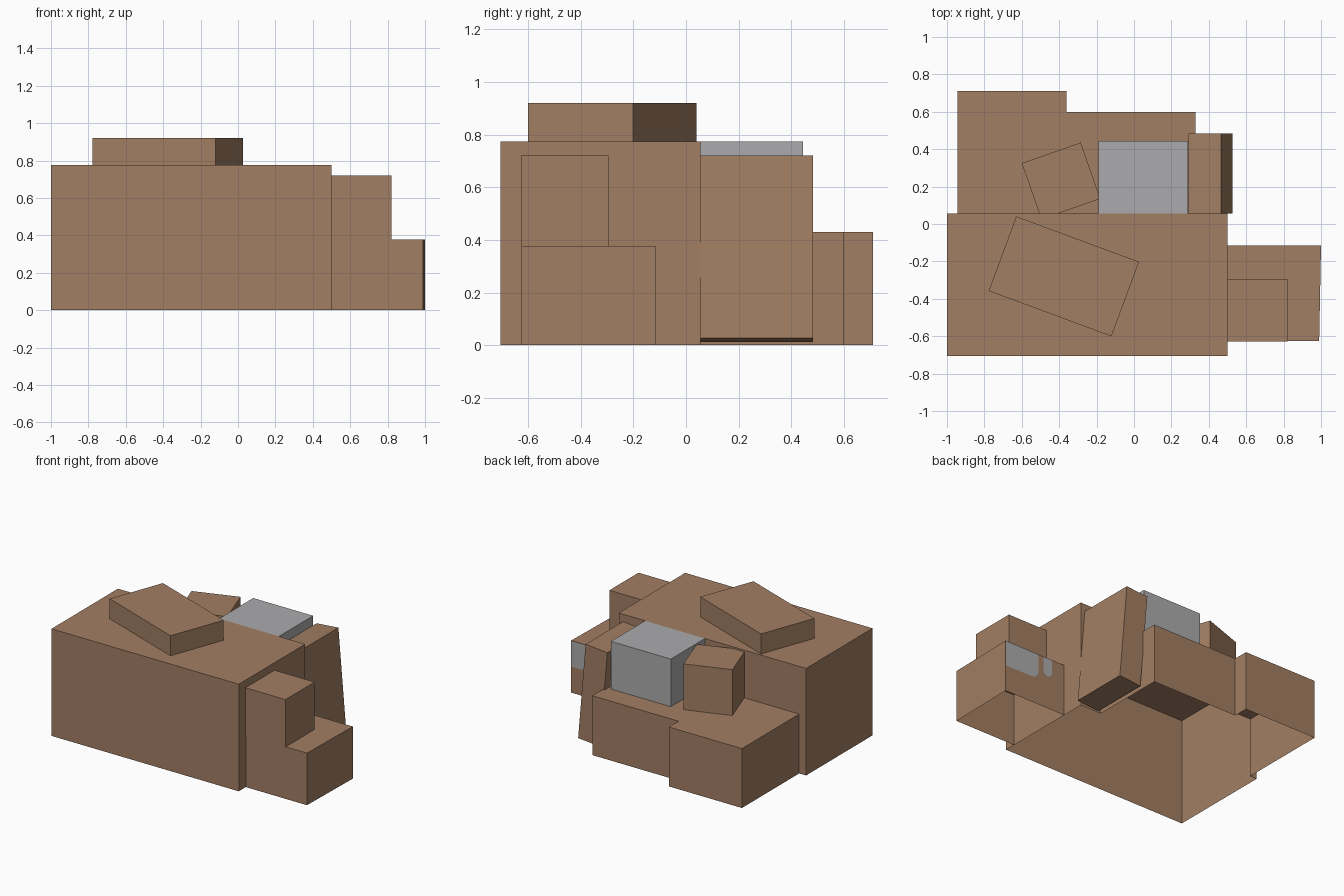
import bpy, bmesh, math
from mathutils import Matrix

if "Cube" in bpy.data.objects:
    bpy.data.objects.remove(bpy.data.objects["Cube"])


def material(name, rgb):
    m = bpy.data.materials.new(name)
    m.diffuse_color = (*rgb, 1)
    m.use_nodes = True
    m.node_tree.nodes["Principled BSDF"].inputs["Base Color"].default_value = m.diffuse_color
    return m


CARD = material("cardboard_brown", (0.36, 0.21, 0.125))
GREY = material("light_grey", (0.41, 0.41, 0.42))


def finish(bm, name, mat):
    me = bpy.data.meshes.new(name)
    bm.to_mesh(me)
    bm.free()
    me.materials.append(mat)
    ob = bpy.data.objects.new(name, me)
    bpy.context.collection.objects.link(ob)
    return ob


def prism(name, pts, z0, z1, mat=CARD, skip=(), bottom=False):
    """Upright carton on a counter-clockwise footprint; skip lists open sides."""
    bm = bmesh.new()
    lo = [bm.verts.new((x, y, z0)) for x, y in pts]
    hi = [bm.verts.new((x, y, z1)) for x, y in pts]
    n = len(pts)
    for i in range(n):
        if i not in skip:
            j = (i + 1) % n
            bm.faces.new((lo[i], lo[j], hi[j], hi[i]))
    bm.faces.new(hi)
    if bottom:
        bm.faces.new(lo[::-1])
    return finish(bm, name, mat)


def rect(x0, x1, y0, y1):
    return [(x0, y0), (x1, y0), (x1, y1), (x0, y1)]


def turned(cx, cy, w, d, deg):
    c, s = math.cos(math.radians(deg)), math.sin(math.radians(deg))
    return [(cx + x * c - y * s, cy + x * s + y * c)
            for x, y in rect(-w / 2, w / 2, -d / 2, d / 2)]


def back_plate(name, outline, y, mat):
    """Flat face in an x-z plane looking towards +y."""
    bm = bmesh.new()
    f = bm.faces.new([bm.verts.new((x, y, z)) for x, z in outline])
    f.normal_update()
    if f.normal.y < 0:
        f.normal_flip()
    return finish(bm, name, mat)


TOP, LOW, BACK = 0.775, 0.43, 0.055

# Large front carton, open below and open into the rear cartons
prism("large_box", rect(-1, 0.5, -0.705, BACK), 0, TOP, skip=(2,))
back_plate("large_box_back",
           [(-1, 0), (-0.945, 0), (-0.945, LOW), (0.33, LOW), (0.33, 0),
            (0.5, 0), (0.5, TOP), (-1, TOP)], BACK, CARD)

# Two joined low cartons at the rear, forming one stepped shell
prism("rear_low_boxes",
      [(-0.945, BACK), (0.33, BACK), (0.33, 0.6), (-0.36, 0.6),
       (-0.36, 0.71), (-0.945, 0.71)], 0, LOW, skip=(0,))

# Flat carton lying turned on top
prism("top_flat_box", turned(-0.375, -0.28, 0.70, 0.425, -20.3), TOP, 0.92)

# Cartons stacked at the right
prism("right_lower_box",
      [(0.5, -0.625), (0.99, -0.625), (1.0, -0.115), (0.5, -0.115)], 0, 0.377)
prism("right_upper_box", rect(0.5, 0.82, -0.628, -0.295), 0.377, 0.72)

# Grey and turned cartons standing on the rear pair
prism("grey_box", rect(-0.19, 0.29, BACK, 0.445), LOW, TOP, GREY)
prism("rear_turned_box", turned(-0.39, 0.23, 0.334, 0.318, 19.3), LOW, 0.762)

# Tall carton leaning against the rear pair
lean = prism("leaning_box", rect(-0.0875, 0.0875, BACK, 0.483),
             -0.349, 0.349, bottom=True)
lean.data.transform(Matrix.Translation((0.4085, 0, 0.3665))
                    @ Matrix.Rotation(math.radians(-4.9), 4, 'Y'))


# Grey marks with rounded lower ends on the back of the right lower carton
def mark(name, x0, x1, z0, z1, r, both):
    pts = [(x1, z1), (x0, z1)]
    arc = [math.radians(a) for a in range(0, 91, 15)]
    pts += [(x0 + r - r * math.cos(a), z0 + r - r * math.sin(a)) for a in arc]
    if both:
        pts += [(x1 - r + r * math.sin(a), z0 + r - r * math.cos(a))
                for a in arc[1:]]
    else:
        pts.append((x1, z0))
    back_plate(name, pts, -0.112, GREY)


mark("grey_mark_wide", 0.72, 0.998, 0.19, 0.375, 0.06, False)
mark("grey_mark_narrow", 0.605, 0.68, 0.24, 0.375, 0.036, True)
